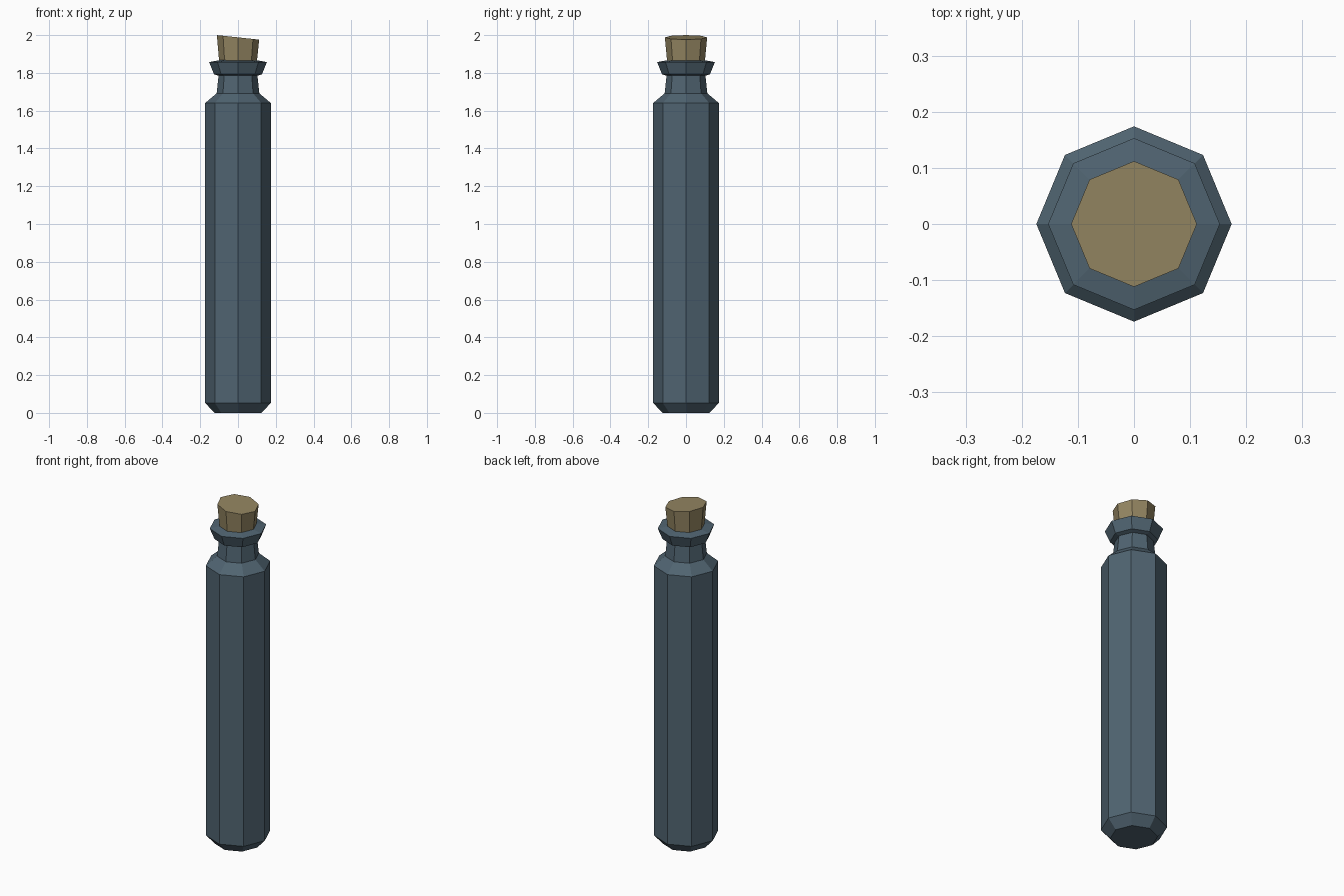
import bpy, math

if "Cube" in bpy.data.objects:
    bpy.data.objects.remove(bpy.data.objects["Cube"])

SIDES = 8


def material(name, rgb):
    m = bpy.data.materials.new(name)
    m.diffuse_color = (*rgb, 1.0)
    m.use_nodes = True
    m.node_tree.nodes["Principled BSDF"].inputs["Base Color"].default_value = m.diffuse_color
    return m


def lathe(name, profile, mat, tilt=0.0):
    """Faceted solid from (radius, z) rings, capped; tilt slopes the last ring along x."""
    verts, faces = [], []
    last = len(profile) - 1
    for k, (r, z) in enumerate(profile):
        for i in range(SIDES):
            a = 2 * math.pi * i / SIDES
            dz = -tilt * math.cos(a) if k == last else 0.0
            verts.append((r * math.cos(a), r * math.sin(a), z + dz))
    for k in range(last):
        for i in range(SIDES):
            j = (i + 1) % SIDES
            faces.append((k * SIDES + i, k * SIDES + j,
                          (k + 1) * SIDES + j, (k + 1) * SIDES + i))
    faces.append(tuple(reversed(range(SIDES))))
    faces.append(tuple(range(last * SIDES, (last + 1) * SIDES)))
    me = bpy.data.meshes.new(name)
    me.from_pydata(verts, [], faces)
    me.materials.append(mat)
    ob = bpy.data.objects.new(name, me)
    bpy.context.collection.objects.link(ob)
    return ob


glass = material("blue grey glass", (0.08, 0.127, 0.165))
cork = material("tan cork", (0.296, 0.238, 0.122))

# Bottle: chamfered base, long body, shoulder, neck and flared lip
lathe("bottle", [(0.125, 0.0), (0.174, 0.053), (0.174, 1.64), (0.113, 1.692),
                 (0.103, 1.785), (0.127, 1.793), (0.153, 1.857), (0.100, 1.867)], glass)

# Stopper: widens upward, top cut at a slant
lathe("stopper", [(0.098, 1.84), (0.112, 1.988)], cork, tilt=0.012)
